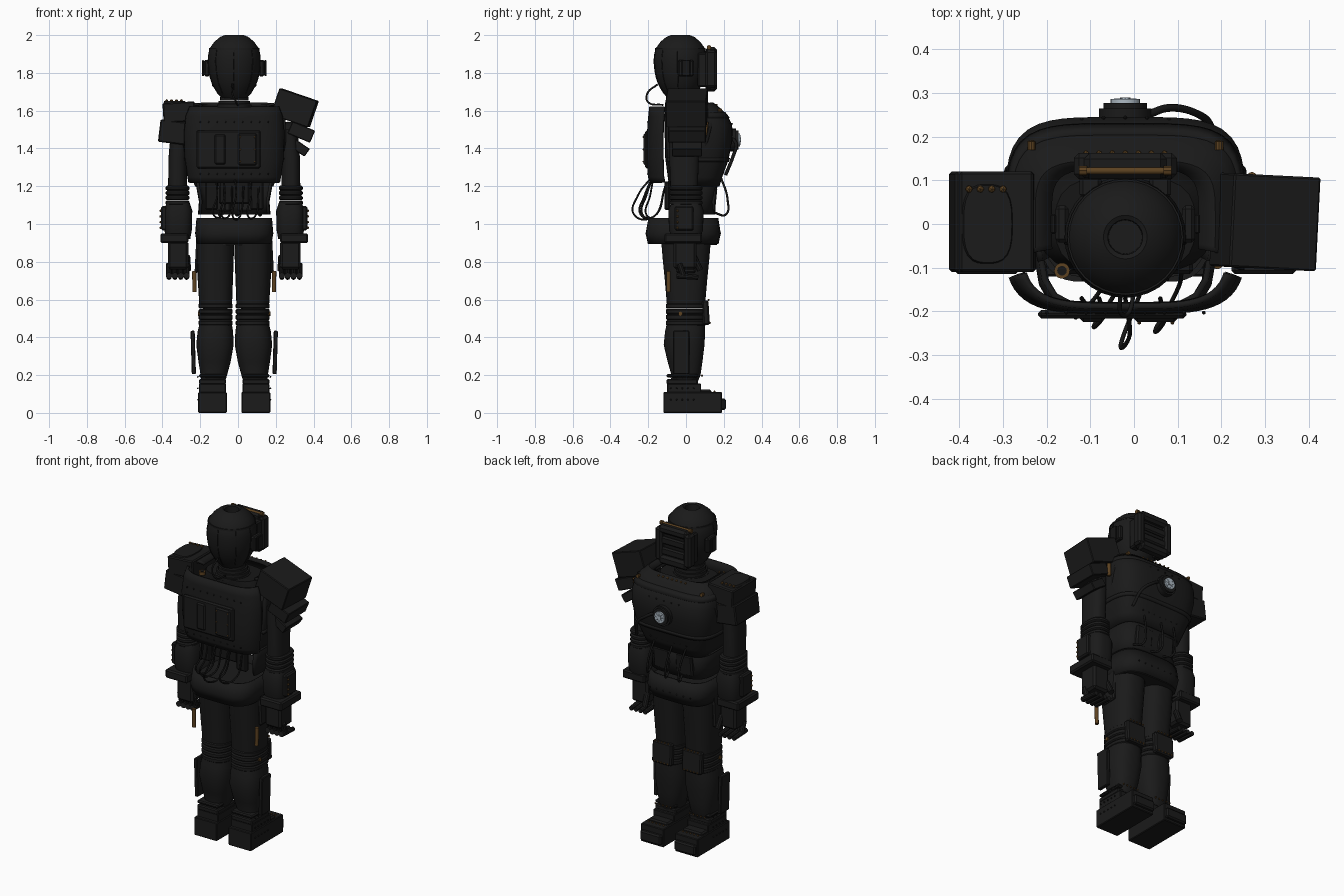
import bpy, bmesh, math
from mathutils import Vector, Matrix, Euler

CX = -0.02  # body axis


def material(name, col):
    m = bpy.data.materials.new(name)
    m.diffuse_color = (*col, 1)
    return m


ARMOR = material("charcoal_armor", (0.0105, 0.0105, 0.0105))
DARK = material("black_rubber", (0.008, 0.008, 0.008))
COPPER = material("aged_copper", (0.11, 0.055, 0.015))
STEEL = material("pale_steel", (0.42, 0.49, 0.55))
GLASS = material("lamp_glass", (0.28, 0.34, 0.4))


def finish(bm, name, mat, smooth=False):
    me = bpy.data.meshes.new(name)
    bmesh.ops.recalc_face_normals(bm, faces=bm.faces[:])
    bm.to_mesh(me)
    bm.free()
    ob = bpy.data.objects.new(name, me)
    bpy.context.collection.objects.link(ob)
    me.materials.append(mat)
    if smooth:
        me.shade_smooth()
        me.set_sharp_from_angle(angle=math.radians(35))
    return ob


def box(name, loc, size, mat=ARMOR, rot=(0, 0, 0), bevel=0.008):
    bm = bmesh.new()
    M = Matrix.Translation(loc) @ Euler(rot).to_matrix().to_4x4() @ Matrix.Diagonal((*size, 1))
    bmesh.ops.create_cube(bm, size=1, matrix=M)
    if bevel:
        bmesh.ops.bevel(bm, geom=bm.edges[:], offset=bevel, segments=1, affect='EDGES')
    return finish(bm, name, mat)


def cyl(name, a, b, r, mat=ARMOR, r2=None, n=20):
    a, b = Vector(a), Vector(b)
    bm = bmesh.new()
    M = Matrix.Translation((a + b) / 2) @ (b - a).to_track_quat('Z', 'Y').to_matrix().to_4x4()
    bmesh.ops.create_cone(bm, cap_ends=True, segments=n, radius1=r, radius2=r if r2 is None else r2,
                          depth=(b - a).length, matrix=M)
    return finish(bm, name, mat, True)


def loft(name, rings, mat=ARMOR, e=2.0, arc=None, n=32, thick=0):
    """Superellipse rings (z, cx, cy, hx, hy), closed and capped or open over an arc of degrees."""
    a0, a1 = arc or (0, 360)
    cnt = n + 1 if arc else n
    bm, rows = bmesh.new(), []
    for z, cx, cy, hx, hy in rings:
        row = []
        for i in range(cnt):
            t = math.radians(a0 + (a1 - a0) * i / n)
            c, s = math.cos(t), math.sin(t)
            k = (abs(c) ** e + abs(s) ** e) ** (-1 / e)
            row.append(bm.verts.new((cx + hx * c * k, cy + hy * s * k, z)))
        rows.append(row)
    for p, q in zip(rows, rows[1:]):
        for i in range(n):
            j = (i + 1) % cnt
            bm.faces.new((p[i], p[j], q[j], q[i]))
    if not arc and not thick:
        bm.faces.new(rows[0])
        bm.faces.new(rows[-1])
    ob = finish(bm, name, mat, True)
    if thick:
        m = ob.modifiers.new("thickness", 'SOLIDIFY')
        m.thickness, m.offset = thick, 0
    return ob


def rivets(name, pts, r=0.006, mat=ARMOR):
    bm = bmesh.new()
    for p in pts:
        bmesh.ops.create_icosphere(bm, subdivisions=1, radius=r, matrix=Matrix.Translation(p))
    return finish(bm, name, mat)


def cable(name, pts, r=0.006, mat=DARK):
    cu = bpy.data.curves.new(name, 'CURVE')
    cu.dimensions, cu.bevel_depth, cu.bevel_resolution, cu.resolution_u = '3D', r, 2, 8
    sp = cu.splines.new('BEZIER')
    sp.bezier_points.add(len(pts) - 1)
    for b, p in zip(sp.bezier_points, pts):
        b.co, b.handle_left_type, b.handle_right_type = p, 'AUTO', 'AUTO'
    ob = bpy.data.objects.new(name, cu)
    bpy.context.collection.objects.link(ob)
    cu.materials.append(mat)


# Head with open crown, seams, ear boxes and visor
HY = -0.03
loft("helmet", [(z, CX, HY, r, r) for z, r in (
    (1.66, 0.06), (1.69, 0.088), (1.75, 0.12), (1.81, 0.135), (1.88, 0.139), (1.93, 0.13),
    (1.965, 0.105), (1.99, 0.075), (2.0, 0.05), (1.995, 0.04), (1.92, 0.038))])
loft("helmet_band", [(1.922, CX, HY, 0.134, 0.134), (1.932, CX, HY, 0.133, 0.133)])
for a in (186, 225, 270, 315, 354):
    c, s = math.cos(math.radians(a)), math.sin(math.radians(a))
    cable("helmet_seam", [(CX + r * c, HY + r * s, z) for z, r in
                          ((1.69, 0.087), (1.75, 0.119), (1.81, 0.134), (1.88, 0.138), (1.93, 0.129))], 0.0025)
for s in (-1, 1):
    box("ear_box", (CX + s * 0.145, 0.0, 1.825), (0.03, 0.085, 0.088))
    box("ear_cap", (CX + s * 0.165, 0.0, 1.825), (0.012, 0.045, 0.085), DARK, bevel=0.003)
    box("visor_side", (CX + s * 0.095, 0.133, 1.82), (0.046, 0.06, 0.2), bevel=0.012)
    box("visor_cheek", (CX + s * 0.08, 0.085, 1.815), (0.05, 0.05, 0.18))
box("visor_back", (CX, 0.12, 1.82), (0.2, 0.03, 0.22), DARK)
box("visor_brow", (CX, 0.133, 1.912), (0.19, 0.06, 0.05), bevel=0.014)
box("visor_chin", (CX, 0.133, 1.728), (0.19, 0.06, 0.055), bevel=0.014)
for z in (1.78, 1.845):
    box("visor_slat", (CX, 0.144, z), (0.16, 0.02, 0.045))
cyl("visor_rod", (-0.12, 0.122, 1.935), (0.08, 0.122, 1.935), 0.008, COPPER)
for x in (-0.117, 0.077):
    cyl("visor_rod_end", (x - 0.009, 0.122, 1.935), (x + 0.009, 0.122, 1.935), 0.012, COPPER, n=10)

# Neck rings and inner torso core
for i in range(4):
    r = 0.075 + 0.008 * i
    cyl("neck_ring", (CX, -0.02, 1.672 - 0.02 * i), (CX, -0.02, 1.654 - 0.02 * i), r)
loft("torso_core", [(1.2, CX, 0.01, 0.14, 0.1), (1.35, CX, 0.01, 0.2, 0.12),
                    (1.56, CX, 0.01, 0.2, 0.125), (1.61, CX, 0, 0.16, 0.11)], DARK, 3)

# Chest front shell, back shell and abdomen half shell
chest = [(1.2, .2, .17), (1.25, .22, .185), (1.34, .25, .218), (1.44, .268, .238), (1.52, .268, .238),
         (1.57, .262, .215), (1.61, .24, .175), (1.635, .205, .145), (1.625, .17, .13)]
loft("chest_front", [(z, CX, 0, a, b) for z, a, b in chest], ARMOR, 4.4, (-24, 204), 48, 0.014)
loft("chest_seam", [(1.33, CX, 0, .254, .221), (1.35, CX, 0, .26, .227)], ARMOR, 4.4, (-24, 204), 48, 0.012)
loft("chest_collar", [(1.56, CX, 0, .268, .226), (1.59, CX, 0, .258, .202)], ARMOR, 4.4, (-24, 204), 48, 0.012)
back = [(1.22, .245, .185), (1.25, .25, .195), (1.35, .265, .2), (1.48, .27, .2), (1.57, .26, .193),
        (1.62, .24, .188)]
loft("chest_back", [(z, CX, 0, a, b) for z, a, b in back], ARMOR, 4, (212, 328), 36, 0.014)
loft("abdomen", [(1.05, CX, 0, .185, .15), (1.12, CX, 0, .18, .145), (1.23, CX, 0, .2, .165)],
     ARMOR, 3.6, (-28, 208), 32, 0.014)
for s in (-1, 1):
    box("abdomen_plate", (CX + s * 0.075, 0.145, 1.13), (0.11, 0.03, 0.13), rot=(-0.1, 0, 0))
    box("back_strut", (CX + s * 0.12, -0.1, 1.15), (0.07, 0.03, 0.15), DARK)
box("lumbar_unit", (CX, -0.07, 1.17), (0.16, 0.05, 0.13), DARK)

# Back panels
box("back_panel", (-0.05, -0.207, 1.395), (0.34, 0.02, 0.2))
box("back_hatch_left", (-0.095, -0.217, 1.395), (0.058, 0.016, 0.16))
box("back_hatch_right", (0.05, -0.217, 1.395), (0.1, 0.016, 0.17))
rivets("hatch_rivets", [(x, -0.226, z) for x in (0.012, 0.088) for z in (1.33, 1.395, 1.46)], 0.005, COPPER)
rivets("back_rivets", [(CX + x * 0.045, -0.203, z) for x in range(-4, 5) for z in (1.265, 1.54)], .005)
rivets("chest_rivets", [(CX + x * 0.05, 0.244 - 0.0006 * abs(x) ** 3, 1.53) for x in range(-4, 5)], .005)
rivets("belly_rivets", [(CX + x * 0.04, 0.197, 1.27) for x in range(-3, 4)], .005)
rivets("collar_rivets", [(CX + x * 0.03, 0.162, 1.63) for x in range(-3, 4)], 0.007, COPPER)
for x in (-0.235, 0.195):
    cyl("chest_stud", (x, 0.17, 1.6), (x, 0.19, 1.602), 0.01, COPPER, n=10)
cyl("collar_ring", (-0.165, -0.107, 1.59), (-0.165, -0.107, 1.61), 0.018, COPPER)
cyl("collar_ring_core", (-0.165, -0.107, 1.6), (-0.165, -0.107, 1.612), 0.011, DARK)

# Chest lamp with hose
cyl("lamp_base", (CX, 0.22, 1.445), (CX, 0.265, 1.445), 0.06)
cyl("lamp_housing", (CX, 0.26, 1.445), (CX, 0.277, 1.445), 0.05)
cyl("lamp_rim", (CX, 0.272, 1.445), (CX, 0.286, 1.445), 0.034, STEEL)
for i in range(4):
    t = math.pi * i / 4
    d = Vector((math.cos(t), 0, math.sin(t))) * 0.026
    c = Vector((CX, 0.285, 1.445))
    cyl("lamp_spoke", c - d, c + d, 0.003, GLASS, n=8)
cyl("lamp_lens", (CX, 0.284, 1.445), (CX, 0.29, 1.445), 0.012, STEEL)
cable("lamp_hose", [(0.03, 0.25, 1.45), (0.08, 0.266, 1.42), (0.15, 0.25, 1.36), (0.185, 0.21, 1.26)], 0.009)

# Loose cables at waist and nape
for x, y in ((-0.12, -0.21), (-0.08, -0.23), (-0.02, -0.275), (0.06, -0.24)):
    cable("waist_cable", [(x, -0.17, 1.26), (x + 0.01, y + 0.02, 1.15), (x - 0.01, y, 1.05),
                          (x + 0.03, -0.17, 1.04), (x + 0.05, -0.11, 1.2)], 0.005)
for x in (-0.13, -0.04, 0.08):
    cable("belly_cable", [(x, 0.18, 1.26), (x + 0.02, 0.22, 1.13), (x + 0.03, 0.21, 1.05),
                          (x + 0.05, 0.15, 1.06)], 0.006)
cable("nape_cable", [(-0.03, -0.15, 1.74), (-0.03, -0.205, 1.69), (-0.01, -0.2, 1.645), (0.0, -0.12, 1.63)], 0.005)

# Pelvis: hollow belt around a hip block
loft("pelvis_belt", [(0.895, CX, -0.015, .19, .18), (0.95, CX, -0.015, .2, .192),
                     (1.03, CX, -0.014, .193, .178)], ARMOR, 4, thick=0.014)
loft("hip_block", [(0.89, CX, 0.02, .19, .145), (0.98, CX, 0.02, .19, .145)], ARMOR, 4)
rivets("belt_rivets", [(CX + x * 0.045, 0.182, 0.95) for x in range(-3, 4)], .005)

for s in (-1, 1):
    def X(d):
        return CX + s * d

    # Leg
    loft("thigh", [(z, X(d), 0, a, b) for z, d, a, b in (
        (0.56, .098, .086, .1), (0.7, .1, .093, .112), (0.8, .1, .097, .122), (0.92, .1, .099, .132))], ARMOR, 2.6)
    for i in range(4):
        z = 0.462 + 0.03 * i
        loft("knee_rib", [(z, X(.098), 0, .084, .1), (z + .006, X(.098), 0, .09, .107),
                          (z + .023, X(.098), 0, .09, .107), (z + .029, X(.098), 0, .084, .1)], ARMOR, 2.6)
    loft("calf", [(z, X(d), y, a, b) for z, d, y, a, b in (
        (0.16, .112, -.01, .062, .07), (0.2, .108, 0, .07, .077), (0.27, .104, -.005, .085, .092),
        (0.36, .102, -.01, .099, .108), (0.43, .1, -.005, .094, .106), (0.48, .098, 0, .084, .1))], ARMOR, 2.5)
    box("knee_pad", (X(.1), 0.105, 0.53), (0.13, 0.035, 0.13), rot=(0.06, 0, 0), bevel=0.008)
    rivets("knee_rivets", [(X(.1) + k * .022, y, z) for k in (-2, -1, 0, 1, 2)
                           for y, z in ((0.126, 0.477), (0.12, 0.598))], .006, COPPER)
    cyl("knee_stud", (X(.18), -0.03, 0.525), (X(.193), -0.03, 0.525), 0.011, COPPER, n=10)
    box("calf_plate", (X(.217), -0.025, 0.32), (0.022, 0.085, 0.23), rot=(0, s * 0.03, 0), bevel=0.004)
    box("thigh_plate", (X(.195), 0.0, 0.84), (0.02, 0.1, 0.2), rot=(0, s * -0.05, 0))
    cyl("thigh_rod", (X(.21), -0.092, 0.64), (X(.212), -0.092, 0.75), 0.011, COPPER)
    # Boot
    for z, h in ((0.165, 0.03), (0.197, 0.018)):
        box("ankle_ring", (X(.115), -0.02, z), (0.142, 0.165, h), bevel=0.006)
    box("boot_top", (X(.115), -0.01, 0.13), (0.142, 0.18, 0.05), bevel=0.004)
    box("boot", (X(.115), 0.035, 0.055), (0.152, 0.31, 0.11), bevel=0.004)
    box("toe_cap", (X(.115), 0.188, 0.045), (0.14, 0.045, 0.06))
    box("boot_step", (X(.115), 0.09, 0.11), (0.13, 0.09, 0.025))
    rivets("boot_rivets", [(X(.115) + k * .025, y, z) for k in (-2, -1, 0, 1, 2)
                           for y, z in ((0.15, 0.113), (0.085, 0.197))], .006, COPPER)
    rivets("ankle_rivets", [(X(.192), -0.08 + .03 * k, z) for k in range(5) for z in (0.07, 0.13, 0.19)], .005)

    # Arm
    cyl("shoulder_joint", (X(.17), 0, 1.48), (X(.33), 0, 1.48), 0.06, DARK)
    loft("upper_arm", [(1.18, X(.3), -.01, .05, .072), (1.35, X(.3), -.01, .048, .078),
                       (1.5, X(.29), -.01, .045, .075)], ARMOR, 2.6)
    for i in range(4):
        z = 1.1 + 0.026 * i
        loft("elbow_rib", [(z, X(.3), 0, .056, .08), (z + .006, X(.3), 0, .063, .087),
                           (z + .018, X(.3), 0, .063, .087), (z + .025, X(.3), 0, .056, .08)], ARMOR, 2.6)
    loft("forearm", [(0.92, X(.297), 0, .064, .075), (0.97, X(.297), 0, .073, .09), (1.07, X(.297), 0, .075, .094),
                     (1.11, X(.297), 0, .062, .08)], ARMOR, 3)
    box("forearm_plate", (X(.372), -0.01, 1.03), (0.03, 0.1, 0.13))
    rivets("forearm_rivets", [(X(.39), -0.045, 0.98 + .03 * k) for k in range(4)], .007, COPPER)
    box("wrist_cuff", (X(.317), -0.015, 0.925), (0.148, 0.2, 0.052))
    box("palm", (X(.297), -0.005, 0.835), (0.108, 0.12, 0.15), bevel=0.012)
    for k in range(4):
        x = X(.252 + .031 * k)
        cyl("finger_upper", (x, -0.035, 0.79), (x, -0.015, 0.73), 0.0165, n=10)
        cyl("finger_tip", (x, -0.05, 0.727), (x, 0.065, 0.717), 0.0165, r2=0.013, n=10)
    cyl("thumb", (X(.25), 0.04, 0.83), (X(.245), 0.075, 0.755), 0.017, n=10)
    # Side cabling between chest and shoulder
    cable("shoulder_cable", [(X(.2), 0.1, 1.62), (X(.25), 0.13, 1.56), (X(.27), 0.115, 1.46), (X(.25), 0.09, 1.38)], 0.008)
    cyl("shoulder_strap", (X(.285), 0.1, 1.47), (X(.29), 0.108, 1.54), 0.011, COPPER)

# Shoulder pads: left sits level, right is tilted and loose
box("left_pad_upper", (-0.312, 0.005, 1.592), (0.17, 0.23, 0.105), rot=(0, -0.06, 0), bevel=0.006)
loft("left_pad_inset", [(1.63, -0.335, 0, .062, .095), (1.652, -0.335, 0, .055, .088)], ARMOR, 3)
box("left_pad_lower", (-0.335, 0.005, 1.485), (0.165, 0.23, 0.12), rot=(0, 0.12, 0), bevel=0.006)
rivets("left_pad_rivets", [(-0.378 + .026 * k, 0.08, 1.652) for k in range(4)], .009, COPPER)
box("right_pad_upper", (0.3, 0.005, 1.615), (0.21, 0.215, 0.148), rot=(0, 0.33, -0.05), bevel=0.004)
box("right_pad_lower", (0.335, 0.005, 1.487), (0.13, 0.2, 0.07), rot=(0, 0.4, 0), bevel=0.004)
box("right_pad_flap", (0.325, 0.005, 1.405), (0.1, 0.16, 0.05), rot=(0, 0.6, 0), bevel=0.004)
